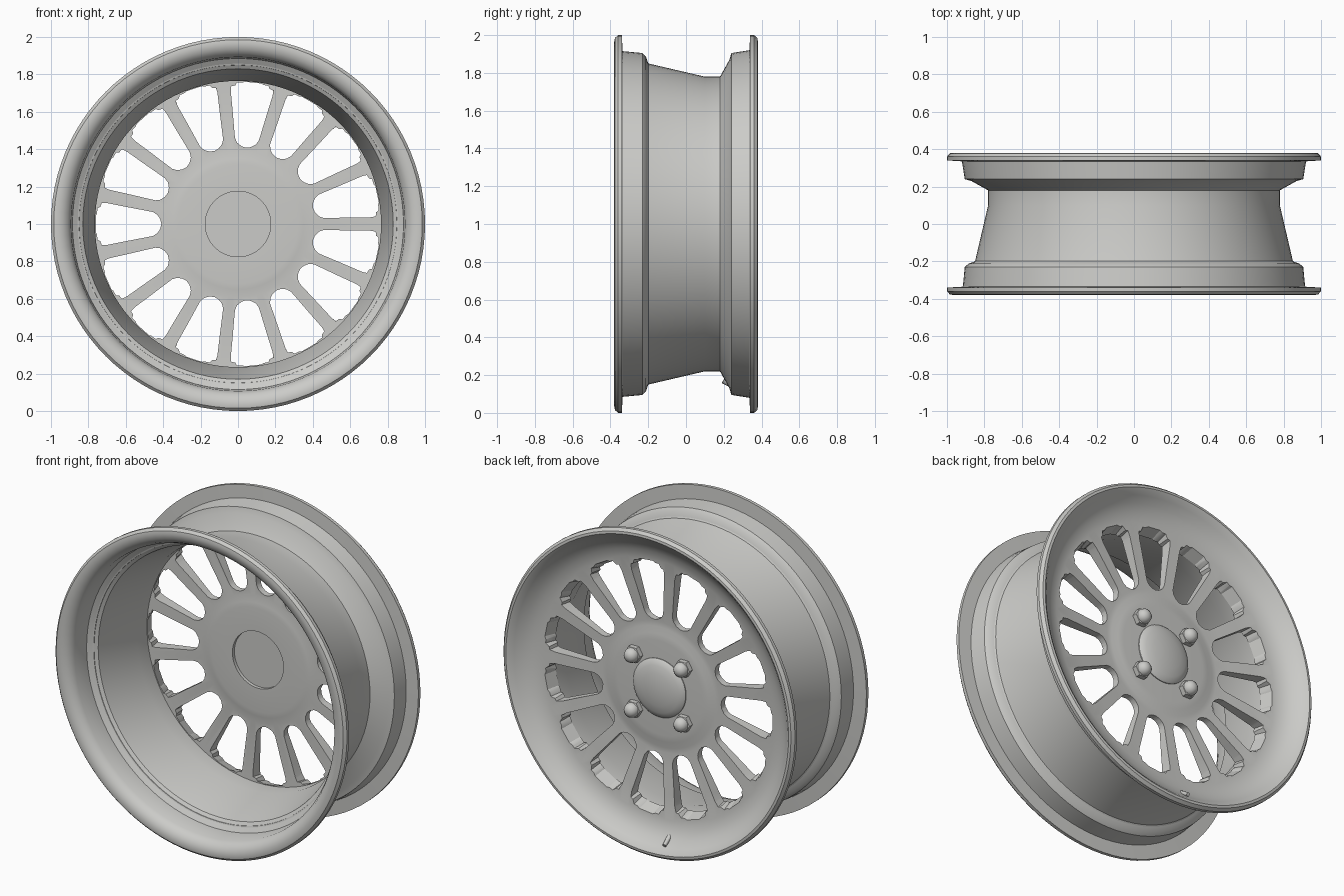
import bpy, bmesh, math
from mathutils import Vector

if "Cube" in bpy.data.objects:
    bpy.data.objects.remove(bpy.data.objects["Cube"])

metal = bpy.data.materials.new("satin_grey_metal")
metal.diffuse_color = (0.6, 0.6, 0.58, 1)
metal.use_nodes = True
metal.node_tree.nodes["Principled BSDF"].inputs["Base Color"].default_value = metal.diffuse_color


def finish(bm, name, angle=30):
    bmesh.ops.recalc_face_normals(bm, faces=bm.faces[:])
    me = bpy.data.meshes.new(name)
    bm.to_mesh(me)
    bm.free()
    ob = bpy.data.objects.new(name, me)
    bpy.context.collection.objects.link(ob)
    me.materials.append(metal)
    smooth(ob, angle)
    return ob


def smooth(ob, angle=30):
    bpy.ops.object.select_all(action='DESELECT')
    ob.select_set(True)
    bpy.context.view_layer.objects.active = ob
    bpy.ops.object.shade_smooth_by_angle(angle=math.radians(angle))


def lathe(bm, profile, seg, cx=0.0, cz=1.0):
    """Revolve (radius, y) points about the y axis; radius 0 gives a pole."""
    rings = []
    for r, y in profile:
        if r == 0:
            rings.append([bm.verts.new((cx, y, cz))] * seg)
        else:
            rings.append([bm.verts.new((cx + r * math.cos(2 * math.pi * i / seg), y,
                                        cz + r * math.sin(2 * math.pi * i / seg)))
                          for i in range(seg)])
    for a, b in zip(rings, rings[1:]):
        for i in range(seg):
            j = (i + 1) % seg
            vs = list(dict.fromkeys((a[i], a[j], b[j], b[i])))
            bm.faces.new(vs)


# Rim: wheel face, outer barrel, both flanges, inner barrel, hub back
rim_profile = [
    (0, .255), (.29, .255), (.33, .252), (.37, .243), (.40, .242), (.50, .25),
    (.65, .263), (.80, .275), (.85, .288), (.90, .315), (.935, .35), (.955, .37),
    (.97, .38), (.985, .378), (1, .36), (1, .34), (.92, .335), (.905, .24),
    (.87, .23), (.78, .18), (.78, .10), (.85, -.20), (.885, -.212), (.905, -.23),
    (.915, -.335), (1, -.34), (1, -.36), (.985, -.376), (.965, -.38), (.935, -.372),
    (.91, -.355), (.893, -.325), (.885, -.22), (.83, -.185), (.765, .10), (.765, .20),
    (.39, .205), (.35, .198), (.32, .195), (.175, .195), (.175, .215), (0, .215)]
bm = bmesh.new()
lathe(bm, rim_profile, 96)
rim = finish(bm, "wheel_rim")

# Cutter: fifteen rounded openings that leave the spokes
half = [(.41, 0), (.416, .026), (.432, .05), (.455, .064), (.49, .071), (.60, .092),
        (.70, .112), (.74, .113), (.772, .085), (.785, .045)]
outline = half + [(r, -w) for r, w in reversed(half[1:])]
bm = bmesh.new()
for k in range(15):
    a = math.radians(12 + 24 * k)
    loops = []
    for y in (.1, .5):
        loop = []
        for r, w in outline:
            r += .35 * (y - .275) * max(0, (r - .7) / .09)
            loop.append(bm.verts.new((r * math.cos(a) - w * math.sin(a), y,
                                      1 + r * math.sin(a) + w * math.cos(a))))
        loops.append(loop)
        bm.faces.new(loop)
    n = len(outline)
    for i in range(n):
        j = (i + 1) % n
        bm.faces.new((loops[0][i], loops[0][j], loops[1][j], loops[1][i]))
bmesh.ops.triangulate(bm, faces=bm.faces[:])
cutter = finish(bm, "spoke_opening_cutter")
cutter.hide_render = True

mod = rim.modifiers.new("openings", 'BOOLEAN')
mod.operation = 'DIFFERENCE'
mod.solver = 'EXACT'
mod.object = cutter
bpy.ops.object.select_all(action='DESELECT')
rim.select_set(True)
bpy.context.view_layer.objects.active = rim
bpy.ops.object.modifier_apply(modifier=mod.name)
bpy.data.objects.remove(cutter)
smooth(rim)

# Domed centre cap
bm = bmesh.new()
lathe(bm, [(0, .25), (.18, .25), (.18, .26), (.172, .268), (.145, .28), (.10, .29),
           (.05, .296), (0, .298)], 48)
finish(bm, "centre_cap", 40)

# Four domed lug nuts
for i, (sx, sz) in enumerate([(1, 1), (-1, 1), (-1, -1), (1, -1)]):
    x, z = .17 * sx, 1 + .17 * sz
    bm = bmesh.new()
    lathe(bm, [(0, .245), (.053, .245), (.053, .285), (.042, .29), (0, .29)], 6, x, z)
    lathe(bm, [(0, .28), (.044, .28), (.044, .295), (.037, .315), (.022, .328), (0, .333)],
          20, x, z)
    finish(bm, f"lug_nut_{i + 1}")

# Valve stem through the lower rim
a, b = Vector((-.09, .20, .175)), Vector((-.10, .355, .085))
bm = bmesh.new()
bmesh.ops.create_cone(bm, cap_ends=True, segments=12, radius1=.02, radius2=.011,
                      depth=(b - a).length)
q = (b - a).to_track_quat('Z', 'Y')
for v in bm.verts:
    v.co = q @ v.co + (a + b) / 2
finish(bm, "valve_stem")
